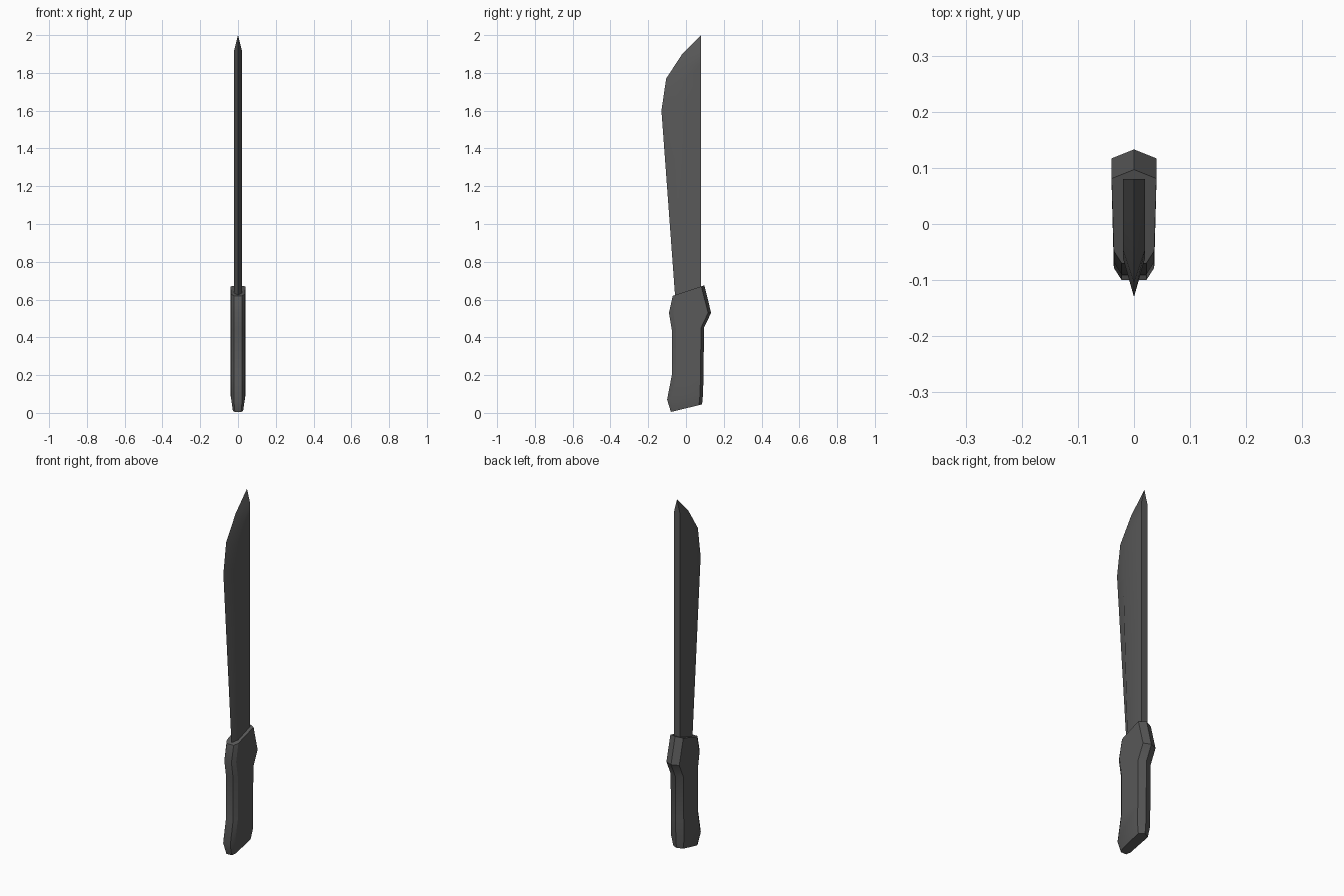
import bpy
import math

cube = bpy.data.objects.get("Cube")
if cube:
    bpy.data.objects.remove(cube, do_unlink=True)

STEEL = (0.1, 0.1, 0.1, 1.0)
steel = bpy.data.materials.new("dark_grey")
steel.use_nodes = True
steel.diffuse_color = STEEL
steel.node_tree.nodes["Principled BSDF"].inputs["Base Color"].default_value = STEEL


def loft(name, rings, cap_top=True):
    """Skin equal-sized closed rings from bottom to top and cap the ends."""
    n = len(rings[0])
    verts = [v for ring in rings for v in ring]
    faces = [tuple(reversed(range(n)))]
    for r in range(len(rings) - 1):
        for i in range(n):
            j = (i + 1) % n
            faces.append((r * n + i, r * n + j, (r + 1) * n + j, (r + 1) * n + i))
    if cap_top:
        faces.append(tuple(range(len(verts) - n, len(verts))))
    mesh = bpy.data.meshes.new(name)
    mesh.from_pydata(verts, [], faces)
    mesh.validate()
    mesh.materials.append(steel)
    obj = bpy.data.objects.new(name, mesh)
    bpy.context.collection.objects.link(obj)
    bpy.ops.object.select_all(action="DESELECT")
    obj.select_set(True)
    bpy.context.view_layer.objects.active = obj
    # weld rings that meet at the tip, then face everything outward
    bpy.ops.object.mode_set(mode="EDIT")
    bpy.ops.mesh.select_all(action="SELECT")
    bpy.ops.mesh.remove_doubles(threshold=0.0005)
    bpy.ops.mesh.normals_make_consistent(inside=False)
    bpy.ops.object.mode_set(mode="OBJECT")
    bpy.ops.object.shade_smooth_by_angle(angle=math.radians(30))
    return obj


# Blade: sharp front edge, bevel shoulder and flat spine
THICK, SPINE = 0.02, 0.08
# edge y, edge z, shoulder y, shoulder z, spine z
stations = [
    (-0.055, 0.58, -0.025, 0.58, 0.58),
    (-0.13, 1.60, -0.06, 1.60, 1.60),
    (-0.105, 1.77, -0.045, 1.73, 1.73),
    (-0.02, 1.90, 0.015, 1.84, 1.84),
    (SPINE, 2.00, SPINE, 1.92, 1.92),
]


def blade_ring(edge_y, edge_z, bevel_y, bevel_z, spine_z):
    return [(0, edge_y, edge_z), (THICK, bevel_y, bevel_z), (THICK, SPINE, spine_z),
            (-THICK, SPINE, spine_z), (-THICK, bevel_y, bevel_z)]


loft("blade", [blade_ring(*s) for s in stations])

# Handle: front strip, bevelled corners, flat sides and a ridged back
# front y, front z, back y, back z, width factor
sections = [
    (-0.08, 0.005, 0.085, 0.045, 0.75),
    (-0.10, 0.07, 0.09, 0.10, 1.0),
    (-0.075, 0.20, 0.093, 0.20, 1.0),
    (-0.075, 0.44, 0.095, 0.45, 1.0),
    (-0.09, 0.53, 0.133, 0.53, 1.0),
    (-0.07, 0.62, 0.097, 0.675, 1.0),
]


def handle_ring(front, front_z, back, back_z, width):
    def point(x, y):
        t = (y - front) / (back - front)
        return (x * width, y, front_z + (back_z - front_z) * t)
    half = [(0.022, front), (0.036, front + 0.022), (0.04, back - 0.016)]
    right = [point(x, y) for x, y in half]
    left = [point(-x, y) for x, y in reversed(half)]
    return right + [point(0, back)] + left


loft("handle", [handle_ring(*s) for s in sections])
